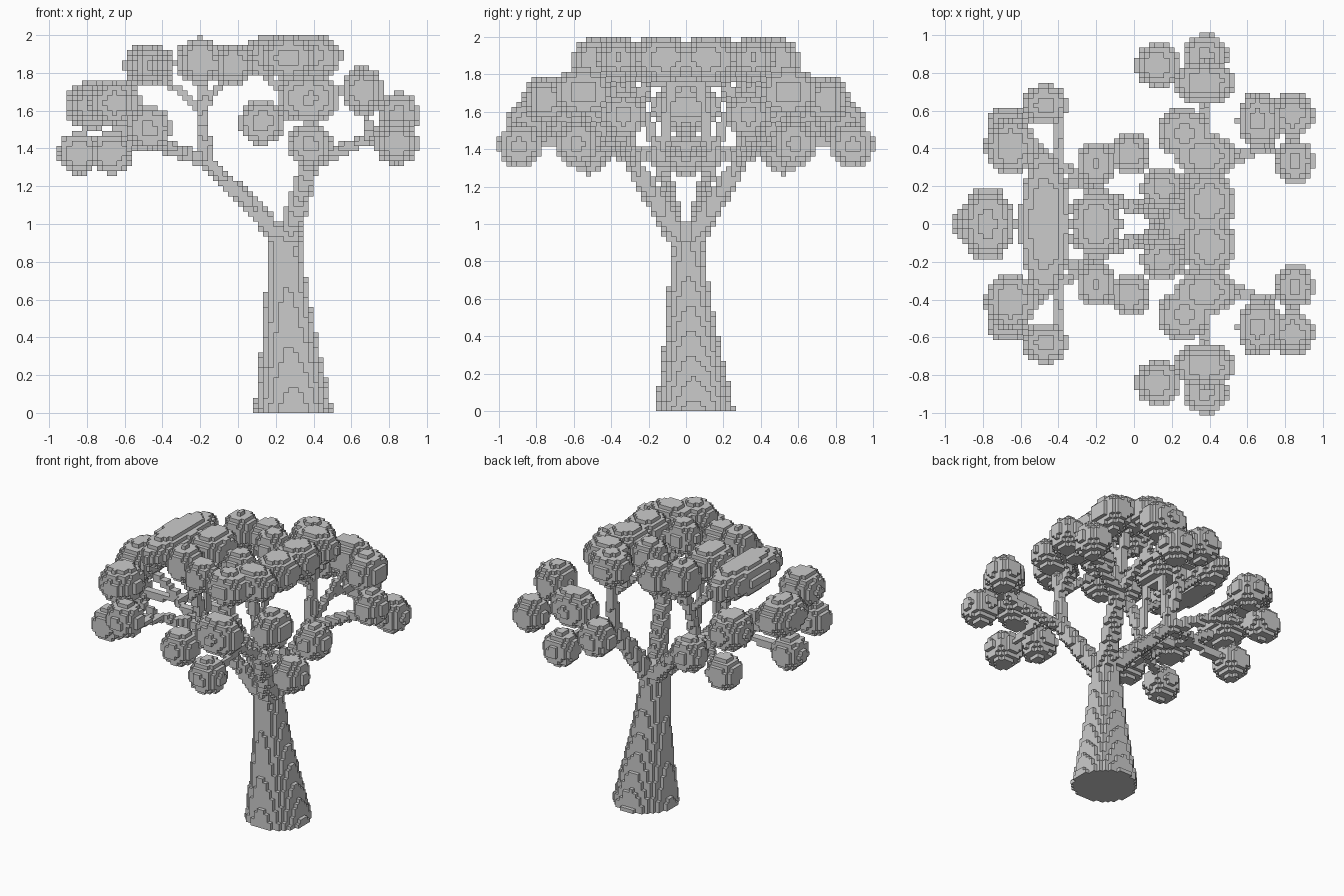
import bpy
import math
from mathutils import Vector
from itertools import product

V = 2 / 75  # block size

cube = bpy.data.objects.get("Cube")
if cube:
    bpy.data.objects.remove(cube)

mat = bpy.data.materials.new("plain grey")
mat.use_nodes = True
GREY = (0.6, 0.6, 0.6, 1)
mat.diffuse_color = GREY
mat.node_tree.nodes["Principled BSDF"].inputs["Base Color"].default_value = GREY


def fill(cells, low, high, inside):
    """Add every block in the box whose centre passes the test."""
    spans = [range(math.floor(a / V), math.ceil(b / V) + 1) for a, b in zip(low, high)]
    for c in product(*spans):
        if c[2] >= 0 and inside(Vector([(i + 0.5) * V for i in c])):
            cells.add(c)


def blob(cells, centre, radii):
    c = Vector(centre)
    r = Vector(radii)
    fill(cells, c - r, c + r,
         lambda p: sum(((p[i] - c[i]) / r[i]) ** 2 for i in range(3)) <= 1)


def limb(cells, points, r0, r1):
    """Tapering branch through the points."""
    pts = [Vector(p) for p in points]
    n = len(pts) - 1
    for k in range(n):
        a, b = pts[k], pts[k + 1]
        steps = max(2, int((b - a).length / (V * 0.5)))
        for s in range(steps + 1):
            t = s / steps
            c = a.lerp(b, t)
            r = r0 + (r1 - r0) * (k + t) / n
            pad = Vector((r, r, r))
            fill(cells, c - pad, c + pad, lambda p: (p - c).length <= r)


def build(name, cells):
    """Turn blocks into a mesh of their exposed faces."""
    verts, faces = {}, []
    for c in cells:
        for axis, side in product(range(3), (0, 1)):
            nb = list(c)
            nb[axis] += 2 * side - 1
            if tuple(nb) in cells:
                continue
            u, w = (axis + 1) % 3, (axis + 2) % 3
            ring = []
            for du, dw in ((0, 0), (1, 0), (1, 1), (0, 1)):
                q = list(c)
                q[axis] += side
                q[u] += du
                q[w] += dw
                ring.append(verts.setdefault(tuple(q), len(verts)))
            faces.append(ring if side else ring[::-1])
    mesh = bpy.data.meshes.new(name)
    mesh.from_pydata([[i * V for i in q] for q in verts], [], faces)
    mesh.materials.append(mat)
    obj = bpy.data.objects.new(name, mesh)
    bpy.context.collection.objects.link(obj)


# Trunk: flared and leaning slightly
trunk = set()


def in_trunk(p):
    t = 1 - p.z
    r = 0.085 + 0.128 * t ** 1.5
    return t >= 0 and math.hypot(p.x - 0.24 - 0.055 * t, p.y - 0.048 * t) <= r


fill(trunk, (0, -0.25, 0), (0.6, 0.3, 1), in_trunk)
build("trunk", trunk)

# Branches, mirrored front to back
branches = set()
for s in (-1, 1):
    fork = (0.38, 0.28 * s, 1.32)
    elbow = (-0.17, 0.13 * s, 1.34)
    knee = (-0.41, 0.34 * s, 1.42)
    tall = (0.38, 0.32 * s, 1.6)
    limb(branches, [(0.27, 0.04 * s, 0.93), fork], 0.065, 0.045)
    limb(branches, [(0.2, 0.05 * s, 0.95), (0.1, 0.075 * s, 1.07), elbow], 0.05, 0.038)
    limb(branches, [elbow, knee], 0.04, 0.028)
    limb(branches, [elbow, (-0.45, 0.05 * s, 1.41)], 0.035, 0.025)
    limb(branches, [fork, tall, (0.35, 0.38 * s, 1.85)], 0.038, 0.025)
    limb(branches, [elbow, (-0.19, 0.23 * s, 1.6), (-0.2, 0.3 * s, 1.8)], 0.035, 0.025)
    limb(branches, [fork, (0.68, 0.41 * s, 1.45), (0.84, 0.35 * s, 1.55)], 0.038, 0.022)
    for start, end in (
        (fork, (0.38, 0.74 * s, 1.62)),
        ((0.38, 0.55 * s, 1.48), (0.39, 0.88 * s, 1.4)),
        ((0.38, 0.7 * s, 1.58), (0.14, 0.84 * s, 1.54)),
        ((0.68, 0.41 * s, 1.45), (0.84, 0.57 * s, 1.43)),
        ((0.7, 0.42 * s, 1.46), (0.67, 0.54 * s, 1.65)),
        (tall, (0.13, 0.19 * s, 1.8)),
        (tall, (0.4, 0.12 * s, 1.85)),
        (knee, (-0.4, 0.62 * s, 1.47)),
        (knee, (-0.66, 0.5 * s, 1.38)),
        (knee, (-0.63, 0.42 * s, 1.62)),
        ((-0.19, 0.23 * s, 1.62), (-0.03, 0.37 * s, 1.82)),
        ((-0.19, 0.23 * s, 1.6), (-0.44, 0.2 * s, 1.81)),
        (elbow, (-0.18, 0.07 * s, 1.8)),
    ):
        limb(branches, [start, end], 0.026, 0.02)
limb(branches, [(-0.45, 0, 1.41), (-0.78, 0, 1.6)], 0.03, 0.022)
limb(branches, [(-0.45, 0, 1.41), (-0.84, 0, 1.37)], 0.03, 0.022)
build("branches", branches)

# Leaf clusters: mirrored pairs, then those on the middle line
leaves = set()
R = 0.12
for s in (-1, 1):
    for x, y, z, radii in (
        (0.125, 0.84, 1.54, (R, R, R)),
        (0.38, 0.89, 1.42, (R, 0.118, R)),
        (0.375, 0.75, 1.665, (0.17, R, 0.13)),
        (-0.47, 0.63, 1.505, (R, 0.11, R)),
        (-0.65, 0.41, 1.64, (0.14, 0.15, 0.13)),
        (-0.67, 0.515, 1.38, (0.115, 0.11, 0.115)),
        (0.66, 0.55, 1.705, (0.115, 0.155, 0.13)),
        (0.84, 0.58, 1.43, (0.113, R, R)),
        (0.85, 0.33, 1.58, (0.105, 0.12, R)),
        (0.265, 0.485, 1.88, (0.145, 0.13, 0.115)),
        (0.38, 0.36, 1.89, (0.17, 0.12, 0.115)),
        (-0.2, 0.32, 1.865, (0.105, R, 0.125)),
        (-0.02, 0.375, 1.845, (0.11, 0.115, 0.11)),
        (0.15, 0.19, 1.885, (0.115, 0.105, 0.115)),
        (0.395, 0.115, 1.885, (0.145, 0.165, 0.12)),
    ):
        blob(leaves, (x, y * s, z), radii)
for centre, radii in (
    ((-0.47, 0, 1.84), (0.135, 0.39, 0.118)),
    ((-0.2, 0, 1.86), (0.135, 0.18, 0.122)),
    ((-0.775, 0, 1.625), (0.14, 0.2, 0.13)),
    ((-0.84, 0, 1.375), (0.115, 0.12, 0.115)),
):
    blob(leaves, centre, radii)
build("leaf_clusters", leaves)
